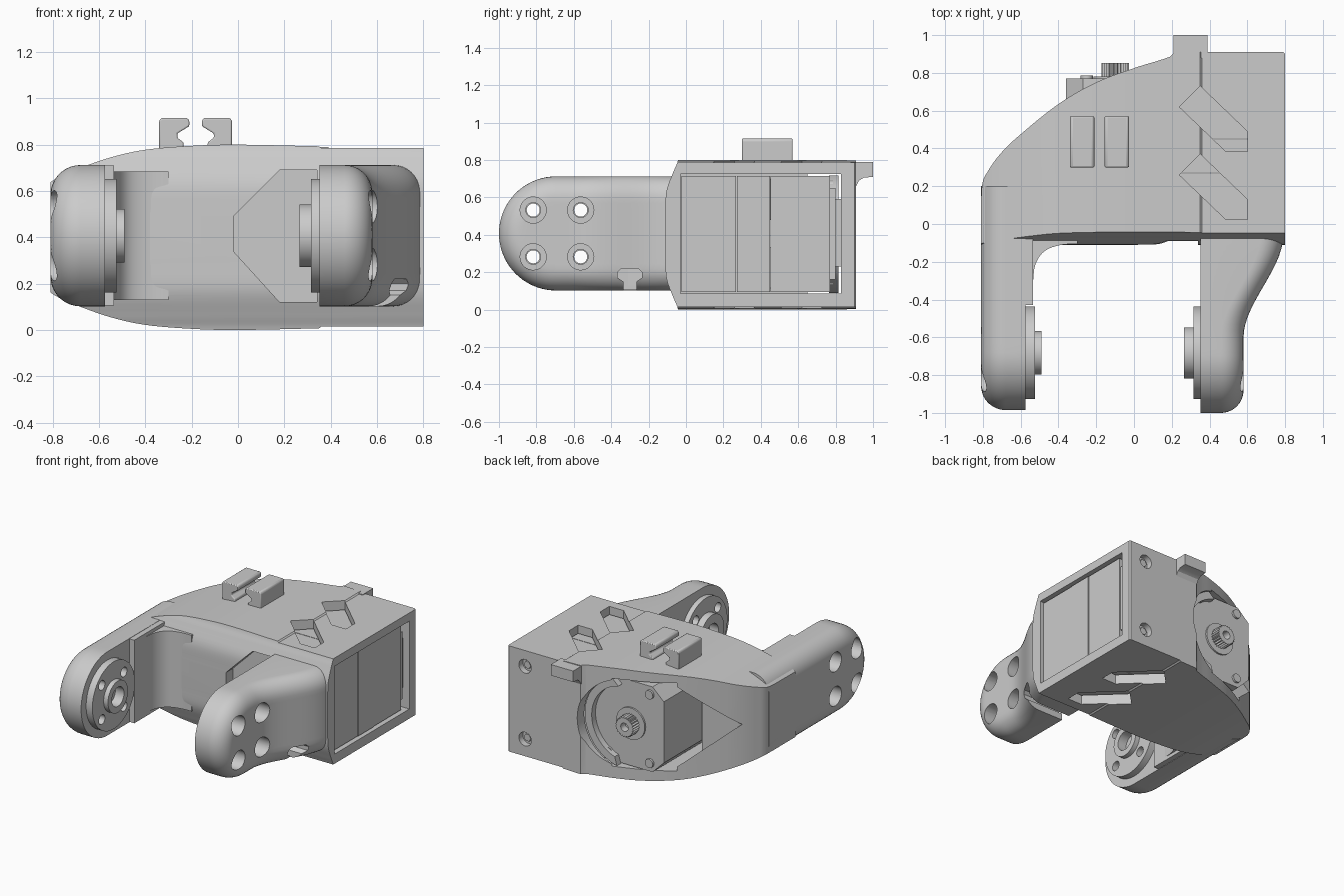
import bpy, bmesh
from math import sin, cos, pi, sqrt, hypot
from mathutils import Vector

if "Cube" in bpy.data.objects:
    bpy.data.objects.remove(bpy.data.objects["Cube"])

ZC = 0.407  # height of the arm and shaft axes


def finish(name, bm):
    bmesh.ops.remove_doubles(bm, verts=bm.verts, dist=1e-5)
    bmesh.ops.recalc_face_normals(bm, faces=bm.faces)
    me = bpy.data.meshes.new(name)
    bm.to_mesh(me)
    bm.free()
    ob = bpy.data.objects.new(name, me)
    bpy.context.collection.objects.link(ob)
    return ob


def prism(name, pts, axis, a, b, bevel=0):
    """Extrude a 2D outline along an axis from a to b."""
    place = {'x': lambda p, t: (t, p[0], p[1]),
             'y': lambda p, t: (p[0], t, p[1]),
             'z': lambda p, t: (p[0], p[1], t)}[axis]
    bm = bmesh.new()
    lo = [bm.verts.new(place(p, a)) for p in pts]
    hi = [bm.verts.new(place(p, b)) for p in pts]
    bm.faces.new(lo)
    bm.faces.new(hi)
    for i in range(len(pts)):
        j = (i + 1) % len(pts)
        bm.faces.new((lo[i], lo[j], hi[j], hi[i]))
    ob = finish(name, bm)
    if bevel:
        m = ob.modifiers.new('bevel', 'BEVEL')
        m.width, m.segments, m.limit_method = bevel, 2, 'ANGLE'
    return ob


def box(name, x, y, z, bevel=0):
    return prism(name, [(x[0], y[0]), (x[1], y[0]), (x[1], y[1]), (x[0], y[1])], 'z', *z, bevel)


def circle(u, v, r, n=40, a0=0, a1=2 * pi):
    return [(u + r * cos(a0 + (a1 - a0) * i / n), v + r * sin(a0 + (a1 - a0) * i / n)) for i in range(n)]


def smooth(pts, n=6):
    """Catmull-Rom curve through the points."""
    P = [Vector(p) for p in pts]
    P = [2 * P[0] - P[1]] + P + [2 * P[-1] - P[-2]]
    out = []
    for a, b, c, d in zip(P, P[1:], P[2:], P[3:]):
        for k in range(n):
            t = k / n
            out.append(tuple(0.5 * (2 * b + (c - a) * t + (2 * a - 5 * b + 4 * c - d) * t * t
                                    + (3 * b - a - 3 * c + d) * t ** 3)))
    return out + [tuple(P[-2])]


def boolean(ob, cutters, op='DIFFERENCE'):
    for c in cutters:
        m = ob.modifiers.new('cut', 'BOOLEAN')
        m.operation, m.object, m.solver = op, c, 'EXACT'
    dg = bpy.context.evaluated_depsgraph_get()
    me = bpy.data.meshes.new_from_object(ob.evaluated_get(dg))
    ob.modifiers.clear()
    ob.data = me
    for c in cutters:
        bpy.data.objects.remove(c)


def arm(name, y_end, y_root, x_in, outer, r, side):
    """Round-ended arm with a filleted outer face, as a height field over a capsule."""
    R = 0.305
    yc = y_end + R
    ys = [yc - R * cos(pi / 2 * k / 18) for k in range(19)]
    ys += [yc + (y_root - yc) * k / 20 for k in range(1, 21)]
    N = 28
    bm = bmesh.new()
    out, inn = [], []
    for y in ys:
        h = sqrt(max(0, R * R - (y - yc) ** 2)) if y < yc else R
        ro, ri = [], []
        for j in range(N + 1):
            z = h * sin(pi / 2 * (2 * j / N - 1))
            d = R - (hypot(y - yc, z) if y < yc else abs(z))
            x = outer(y) - r + sqrt(max(0, r * r - (r - min(max(d, 0), r)) ** 2))
            ro.append(bm.verts.new((side * x, y, ZC + z)))
            ri.append(bm.verts.new((side * x_in, y, ZC + z)))
        out.append(ro)
        inn.append(ri)
    for g in (out, inn):
        for i in range(len(ys) - 1):
            for j in range(N):
                bm.faces.new((g[i][j], g[i + 1][j], g[i + 1][j + 1], g[i][j + 1]))
    for j in range(N):
        bm.faces.new((out[-1][j], out[-1][j + 1], inn[-1][j + 1], inn[-1][j]))
    for i in range(len(ys) - 1):
        for j in (0, N):
            bm.faces.new((out[i][j], out[i + 1][j], inn[i + 1][j], inn[i][j]))
    return finish(name, bm)


# Housing: intersection of plan, front and side outlines
plan = smooth([(-.81, 0), (-.805, .2), (-.77, .285), (-.7, .38), (-.6, .475), (-.4, .635),
               (-.2, .75), (0, .825), (.13, .865), (.19, .885)])
plan += [(.215, .91), (.79, .91), (.80, .90), (.80, -.2), (-.81, -.2)]
housing = prism('housing', plan, 'z', -.2, 1.1)
half = [(.9, .385), (.36, .385)] + smooth([(.35, .393), (0, .40), (-.2, .395), (-.4, .378), (-.55, .345),
                                          (-.68, .30), (-.77, .262), (-.83, .225)])
front = prism('cutter', [(x, .4 + h) for x, h in half] + [(x, .4 - h) for x, h in reversed(half)], 'y', -1.3, 1.3)
edge = smooth([(-.03, .86), (-.045, .79), (-.07, .73), (-.105, .63), (-.11, .5)])
side = prism('cutter', [(1.2, .9)] + edge + [(y, .8 - z) for y, z in reversed(edge)] + [(1.2, -.1)], 'x', -1.2, 1.2)
boolean(housing, [front, side], 'INTERSECT')

# Motor bay, shaft window, front window, slots and bolt holes
window = circle(-.08, ZC, .32, 32, -pi / 2, pi / 2) + [(-.08, ZC + .32), (-.36, ZC + .31), (-.71, ZC), (-.36, ZC - .31)]
cuts = [box('cutter', (-.38, .95), (-.03, .83), (.085, .725)),
        prism('cutter', window, 'y', .36, 1.2),
        prism('cutter', [(-.02, .34), (-.02, .49), (.18, .69), (.34, .69), (.34, .12), (.18, .12)], 'y', -.3, .05)]
for dy in (0, -.36):
    cuts.append(prism('cutter', [(x, y + dy) for x, y in
                                 [(.24, .62), (.35, .73), (.6, .49), (.6, .385), (.485, .385)]], 'z', -.3, 1.2))
for z in (.67, .14):
    cuts.append(prism('cutter', circle(.66, z, .05, 24), 'y', .865, 1.1))
boolean(housing, cuts)
for z in (.67, .14):
    prism('housing_bolt', circle(.66, z, .028, 6), 'y', .85, .885)

# Motor in three stacked shells, with output face and splined shaft
for i, (a, b, g) in enumerate([(-.025, .268, 0), (.272, .448, .004), (.452, .77, 0)]):
    prism('motor_shell_%d' % i, [(.775 + g, .095), (.775 + g, .715), (-.27, .715), (-.36, .63),
                                 (-.36, .185), (-.27, .095)], 'y', a, b)
box('motor_rear_plate', (.3, .765), (.765, .80), (.16, .65))
box('motor_rear_tab', (.6, .75), (.79, .829), (.23, .59))
prism('shaft_collar', circle(-.1, ZC, .115), 'y', .76, .782)
teeth = [(-.1 + r * cos(a), ZC + r * sin(a)) for k in range(48)
         for a, r in [(2 * pi * k / 48, .074 if k % 2 else .064)]]
shaft = prism('splined_shaft', teeth, 'y', .76, .852)
boolean(shaft, [prism('cutter', circle(-.1, ZC, .03, 24), 'y', .80, .9)])
for z in (ZC + .25, ZC - .25):
    for x in (.08, -.25):
        prism('motor_screw', circle(x, z, .032, 20), 'y', .76, .785)
# Curved ledge around the shaft opening
ledge = circle(-.08, ZC, .325, 24, -pi / 2.3, pi / 2.3) + circle(-.08, ZC, .27, 24, pi / 2.3, -pi / 2.3)
prism('window_ledge', ledge, 'y', .765, .815)

# Cable clips on top
clip = [(-.34, .78), (-.34, .905), (-.33, .915), (-.22, .915), (-.21, .905), (-.21, .88),
        (-.262, .848), (-.262, .83), (-.235, .81), (-.235, .78)]
prism('cable_clip_left', clip, 'y', .3, .57, .006)
prism('cable_clip_right', [(-.366 - x, z) for x, z in clip], 'y', .3, .57, .006)

# Rear stop tab
prism('rear_tab', [(.88, .79), (1, .79), (1, .71), (.95, .705), (.925, .69), (.91, .66), (.88, .66)], 'x', .21, .39)


def flare(y):
    t = min(max((y + .6) / .54, 0), 1)
    return .58 + .21 * t * t * (3 - 2 * t)


# Arms with inner bearing discs; the same four screws pass through both
left = arm('left_arm', -.985, .2, .575, lambda y: .81, .13, -1)
right = arm('right_arm', -1, -.035, .352, flare, .12, 1)
key = [(-.035, .05), (-.035, .15), (-.065, .17), (-.065, .2), (-.045, .22)]
slot = prism('cutter', [(-.3 + y, z) for y, z in key] + [(-.3 - y, z) for y, z in reversed(key)], 'x', .3, .9)
spec = [('left', left, -1, .575, .525, .49, .115, .66, []), ('right', right, 1, .352, .315, .265, .135, .45, [slot])]
for name, ob, s, x0, x1, x2, rb, depth, extra in spec:
    yc = -.69
    spots = [(yc + u * .127, ZC + v * .125) for u in (-1, 1) for v in (-1, 1)]
    for y, z in spots:
        extra.append(prism('cutter', circle(y, z, .07, 28), 'x', *sorted((s * depth, s * .95))))
        extra.append(prism('cutter', circle(y, z, .04, 24), 'x', *sorted((s * (x0 - .05), s * (depth + .02)))))
    boolean(ob, extra)
    disc = prism(name + '_disc', circle(yc + .008, ZC, .245, 64), 'x', *sorted((s * (x0 + .003), s * x1)))
    boolean(disc, [prism('cutter', circle(y, z, .035, 20), 'x', *sorted((s * (x0 + .1), s * .2))) for y, z in spots]
            + [prism('cutter', circle(yc + .008, ZC, .07, 32), 'x', *sorted((s * (x0 - .015), s * .2)))])
    boss = prism(name + '_boss', circle(yc + .008, ZC, rb, 48), 'x', *sorted((s * (x1 + .005), s * x2)))
    boolean(boss, [prism('cutter', circle(yc + .008, ZC, .07, 32), 'x', *sorted((s * .6, s * .2)))])

# Inner pad and concave fillet joining the left arm to the housing
box('left_arm_pad', (-.6, -.535), (-.43, .1), (.105, .71))
web = smooth([(-.535, -.31), (-.525, -.225), (-.495, -.165), (-.45, -.13), (-.38, -.11), (-.3, -.105)])
prism('left_arm_web', [(-.6, -.31)] + web + [(-.3, -.05), (-.6, -.05)], 'z', .13, .685)

# Smooth rounded surfaces, keep hard edges
for ob in bpy.context.collection.objects:
    ob.select_set(True)
    bpy.context.view_layer.objects.active = ob
bpy.ops.object.shade_smooth_by_angle(angle=0.5)
